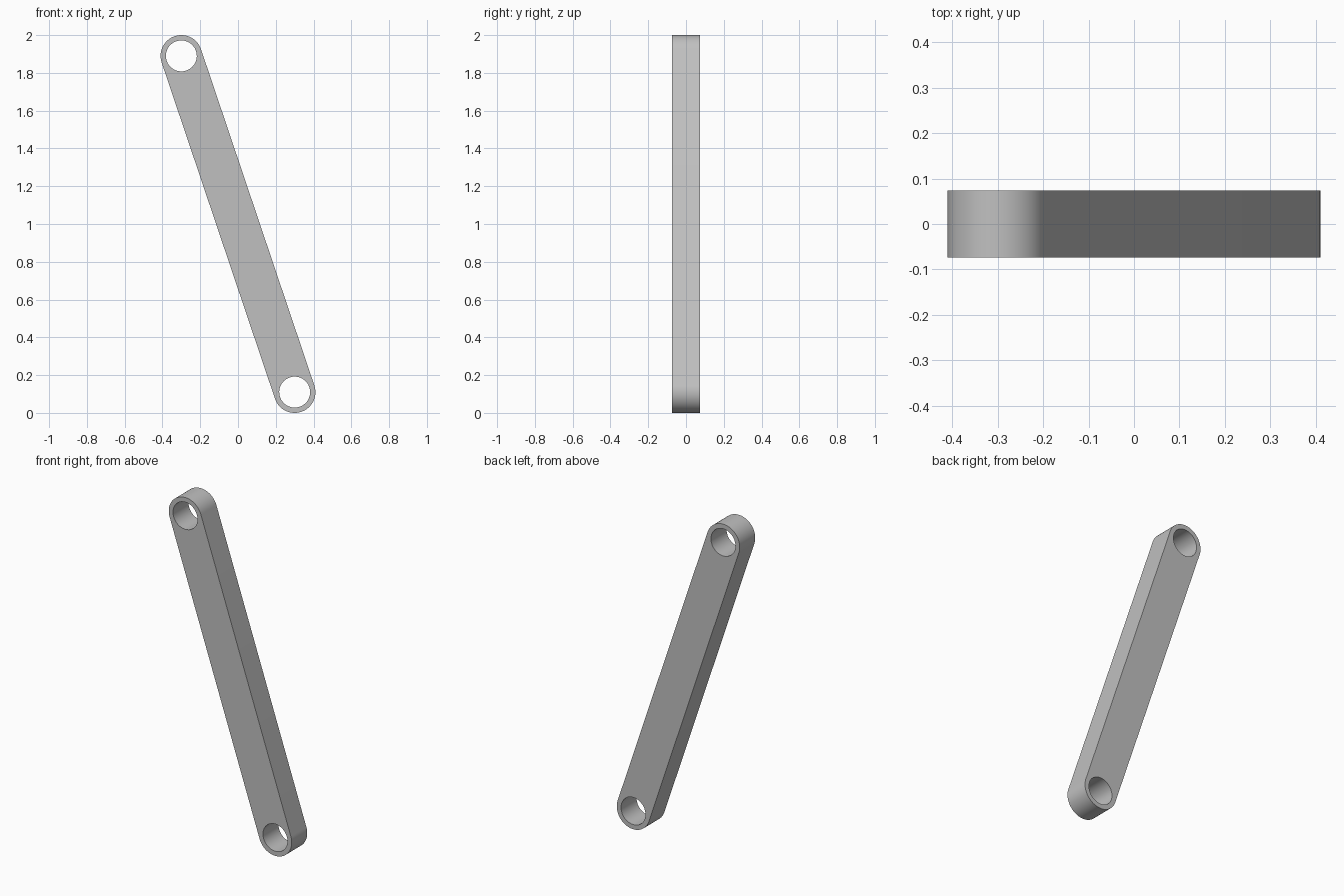
import bpy
import bmesh
from math import atan2, cos, sin, pi, radians

if "Cube" in bpy.data.objects:
    bpy.data.objects.remove(bpy.data.objects["Cube"])

END_X, LOW_Z, HIGH_Z = 0.30, 0.11, 1.89
OUTER, BORE, HALF_DEPTH = 0.11, 0.082, 0.074
STEPS = 32
ends = [(END_X, LOW_Z), (-END_X, HIGH_Z)]
tilt = atan2(HIGH_Z - LOW_Z, -2 * END_X)

grey = bpy.data.materials.new("plain grey")
grey.use_nodes = True
colour = (0.53, 0.53, 0.53, 1)
grey.diffuse_color = colour
grey.node_tree.nodes["Principled BSDF"].inputs["Base Color"].default_value = colour


def arc(centre, radius, start, sweep, count):
    """Points along an arc in the front plane."""
    angles = [start + sweep * i / STEPS for i in range(count)]
    return [(centre[0] + radius * cos(a), -HALF_DEPTH, centre[1] + radius * sin(a))
            for a in angles]


def add_loop(bm, points):
    verts = [bm.verts.new(p) for p in points]
    return [bm.edges.new((v, verts[i - 1])) for i, v in enumerate(verts)]


# Rounded bar outline with a bore at each end
bm = bmesh.new()
outline = (arc(ends[0], OUTER, tilt + pi / 2, pi, STEPS + 1)
           + arc(ends[1], OUTER, tilt - pi / 2, pi, STEPS + 1))
edges = add_loop(bm, outline)
for end in ends:
    edges += add_loop(bm, arc(end, BORE, tilt, 2 * pi, STEPS))
bmesh.ops.triangle_fill(bm, use_beauty=True, use_dissolve=False,
                        edges=edges, normal=(0, -1, 0))

# Thickness from front to back
solid = bmesh.ops.extrude_face_region(bm, geom=bm.faces[:], use_keep_orig=True)
back = [g for g in solid["geom"] if isinstance(g, bmesh.types.BMVert)]
bmesh.ops.translate(bm, verts=back, vec=(0, 2 * HALF_DEPTH, 0))
bmesh.ops.recalc_face_normals(bm, faces=bm.faces[:])

mesh = bpy.data.meshes.new("link_bar")
bm.to_mesh(mesh)
bm.free()
mesh.materials.append(grey)
bar = bpy.data.objects.new("link_bar", mesh)
bpy.context.collection.objects.link(bar)

# Smooth rounded ends and bores, crisp rims
bpy.ops.object.select_all(action="DESELECT")
bar.select_set(True)
bpy.context.view_layer.objects.active = bar
bpy.ops.object.shade_smooth_by_angle(angle=radians(30))
